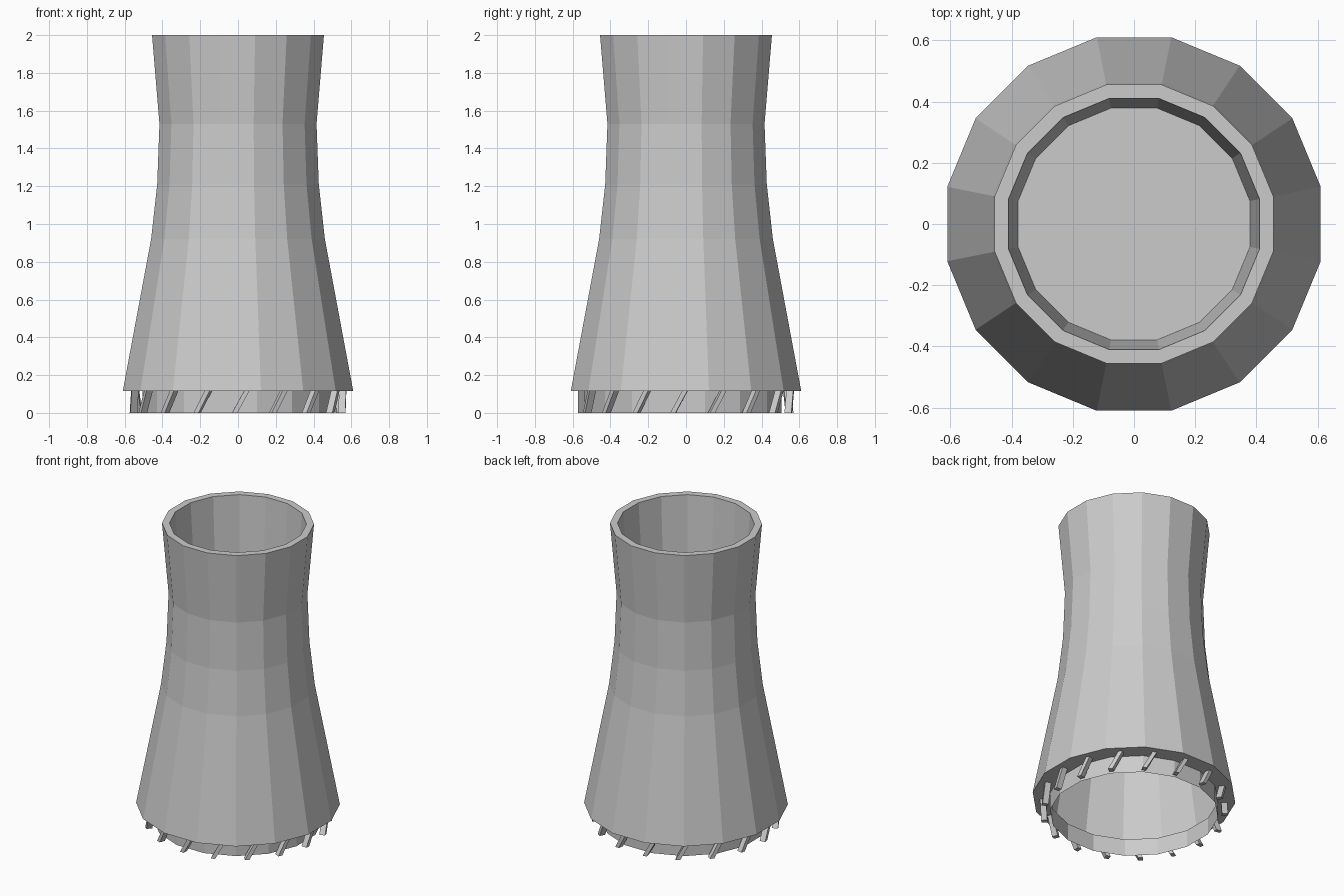
import bpy, bmesh, math
from mathutils import Vector

if "Cube" in bpy.data.objects:
    bpy.data.objects.remove(bpy.data.objects["Cube"])

SIDES = 16
STRUTS = 17


def make_object(name, bm):
    mesh = bpy.data.meshes.new(name)
    bm.to_mesh(mesh)
    bm.free()
    obj = bpy.data.objects.new(name, mesh)
    bpy.context.collection.objects.link(obj)
    return obj


# Tower shell: open base collar, overhanging skirt, waisted wall, rim and capped well
profile = [(0.515, 0.0), (0.515, 0.115), (0.622, 0.115), (0.469, 0.92),
           (0.436, 1.21), (0.424, 1.53), (0.464, 2.0), (0.418, 2.0), (0.386, 1.53)]
bm = bmesh.new()
rings = []
for r, z in profile:
    ring = []
    for i in range(SIDES):
        a = 2 * math.pi * (i + 0.5) / SIDES
        ring.append(bm.verts.new((r * math.cos(a), r * math.sin(a), z)))
    rings.append(ring)
for low, high in zip(rings, rings[1:]):
    for i in range(SIDES):
        j = (i + 1) % SIDES
        bm.faces.new((low[i], low[j], high[j], high[i]))
bm.faces.new(rings[-1])
make_object("tower_shell", bm)

# Leaning struts around the air inlet, under the skirt
bm = bmesh.new()
lean, half_width, r_in, r_out, height = 0.032, 0.014, 0.535, 0.572, 0.118
for k in range(STRUTS):
    a = -math.pi / 2 + math.radians(1.5) + 2 * math.pi * k / STRUTS
    radial = Vector((math.cos(a), math.sin(a), 0))
    tangent = Vector((-math.sin(a), math.cos(a), 0))
    box = bmesh.ops.create_cube(bm, size=1)["verts"]
    for v in box:
        s = 2 * v.co.z
        r = r_out if v.co.x > 0 else r_in
        t = 2 * v.co.y * half_width + s * lean
        v.co = radial * r + tangent * t + Vector((0, 0, height if s > 0 else 0))
make_object("inlet_struts", bm)
